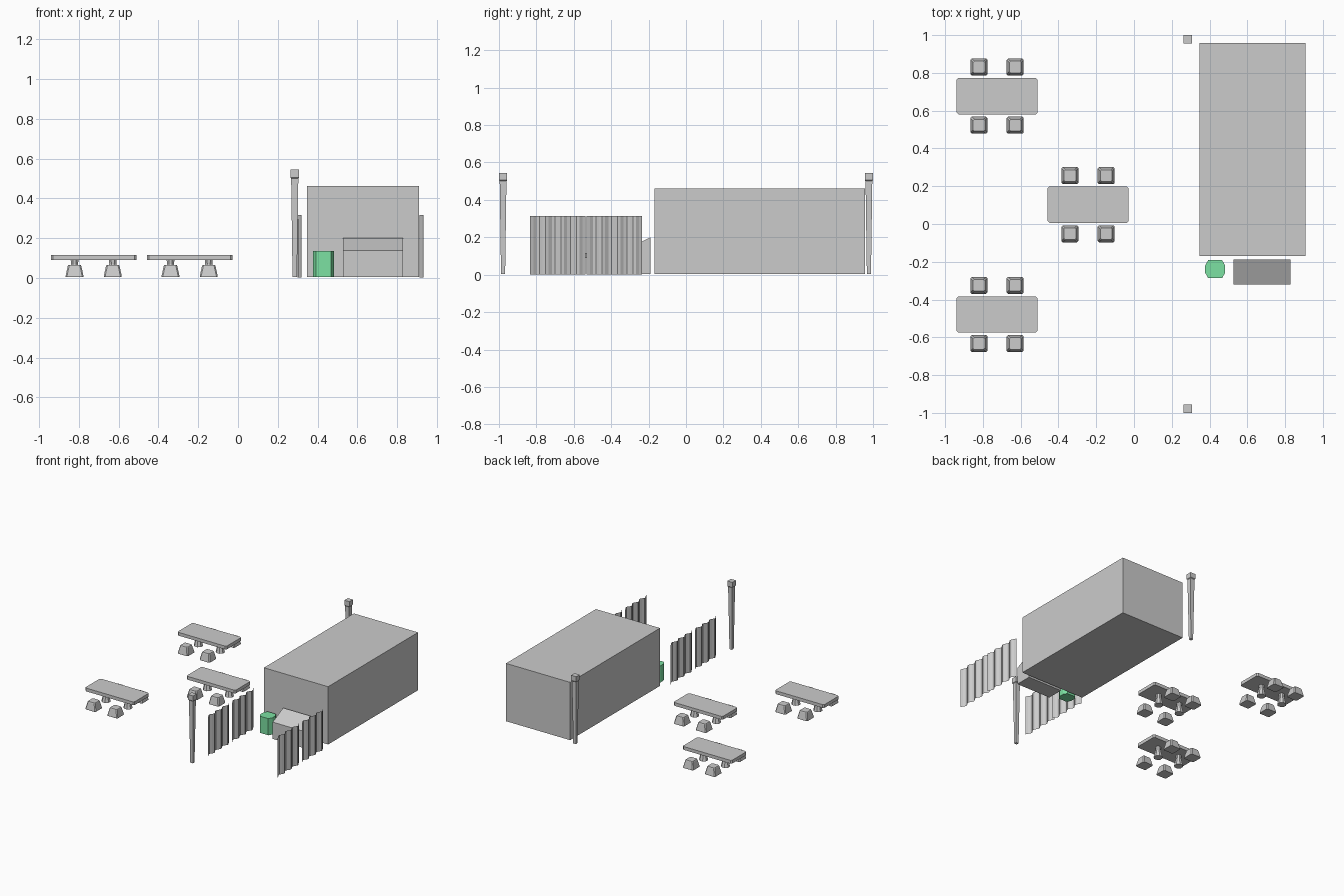
import bpy, bmesh, math

if "Cube" in bpy.data.objects:
    bpy.data.objects.remove(bpy.data.objects["Cube"])


def make_object(name, verts, faces, loc=(0, 0, 0)):
    mesh = bpy.data.meshes.new(name)
    mesh.from_pydata(verts, [], faces)
    bm = bmesh.new()
    bm.from_mesh(mesh)
    if any(len(e.link_faces) == 2 for e in bm.edges):
        bmesh.ops.recalc_face_normals(bm, faces=bm.faces)
    bm.to_mesh(mesh)
    bm.free()
    ob = bpy.data.objects.new(name, mesh)
    ob.location = loc
    bpy.context.collection.objects.link(ob)
    return ob


def loft(name, rings, loc=(0, 0, 0)):
    """Closed solid through equal-length rings of points."""
    n = len(rings[0])
    verts = [p for r in rings for p in r]
    faces = [tuple(reversed(range(n))), tuple(range(len(verts) - n, len(verts)))]
    for k in range(len(rings) - 1):
        for i in range(n):
            j = (i + 1) % n
            faces.append((k*n + i, k*n + j, (k+1)*n + j, (k+1)*n + i))
    return make_object(name, verts, faces, loc)


def rect(hx, hy, z, cx=0.0, cy=None):
    """Rectangle ring, with cut corners when cy is given."""
    if cy is None:
        return [(-hx, -hy, z), (hx, -hy, z), (hx, hy, z), (-hx, hy, z)]
    return [(-hx + cx, -hy, z), (hx - cx, -hy, z), (hx, -hy + cy, z), (hx, hy - cy, z),
            (hx - cx, hy, z), (-hx + cx, hy, z), (-hx, hy - cy, z), (-hx, -hy + cy, z)]


def circle(r, z, n=8):
    return [(r*math.cos(math.tau*(i + .5)/n), r*math.sin(math.tau*(i + .5)/n), z) for i in range(n)]


# Main block
loft("main_block", [rect(0.281, 0.563, 0.004), rect(0.281, 0.563, 0.462)], (0.627, 0.394, 0))

# Tapered posts with a slightly wider head
for y in (-0.978, 0.978):
    prof = [(0.011, 0.004), (0.018, 0.5), (0.022, 0.505), (0.022, 0.545)]
    loft("post", [rect(h, h, z) for h, z in prof], (0.285, y, 0))

# Tables, each with two pedestal legs and four stools
for tx, ty in ((-0.725, 0.677), (-0.243, 0.102), (-0.725, -0.479)):
    loft("table_top", [rect(0.215, 0.096, z, 0.01, 0.01) for z in (0.089, 0.115)], (tx, ty, 0))
    for sx in (-0.096, 0.096):
        prof = [(0.034, 0.004), (0.03, 0.02), (0.019, 0.07), (0.021, 0.09)]
        loft("table_leg", [circle(r, z) for r, z in prof], (tx + sx, ty, 0))
        for sy in (-0.154, 0.154):
            prof = [(0.045, 0.004), (0.045, 0.01), (0.034, 0.06), (0.031, 0.066)]
            loft("stool", [rect(h, h, z, 0.007, 0.007) for h, z in prof], (tx + sx, ty + sy, 0))

# Wavy curtains, two panels on each side
STEPS = 18
for x in (0.309, 0.921):
    for y0 in (-0.234, -0.536):
        verts, faces = [], []
        for i in range(STEPS + 1):
            t = i/STEPS
            px = x - 0.0105*math.cos(math.tau*3*t + math.pi*t)
            verts += [(px, y0 - 0.297*t, 0.002), (px, y0 - 0.297*t, 0.315)]
        for i in range(STEPS):
            faces.append((2*i, 2*i + 1, 2*i + 3, 2*i + 2))
        make_object("curtain", verts, faces)

# Sloped lectern desk
side = [(-0.319, 0.004), (-0.189, 0.004), (-0.189, 0.2), (-0.319, 0.137)]
loft("lectern", [[(x, y, z) for y, z in side] for x in (0.528, 0.829)])

# Green bin with cut corners
green = bpy.data.materials.new("green")
green.diffuse_color = (0.2, 0.75, 0.36, 1)
green.use_nodes = True
green.node_tree.nodes["Principled BSDF"].inputs["Base Color"].default_value = green.diffuse_color
bin_ob = loft("bin", [rect(0.0525, 0.048, z, 0.016, 0.028) for z in (0.004, 0.136)],
              (0.4295, -0.239, 0))
bin_ob.data.materials.append(green)
